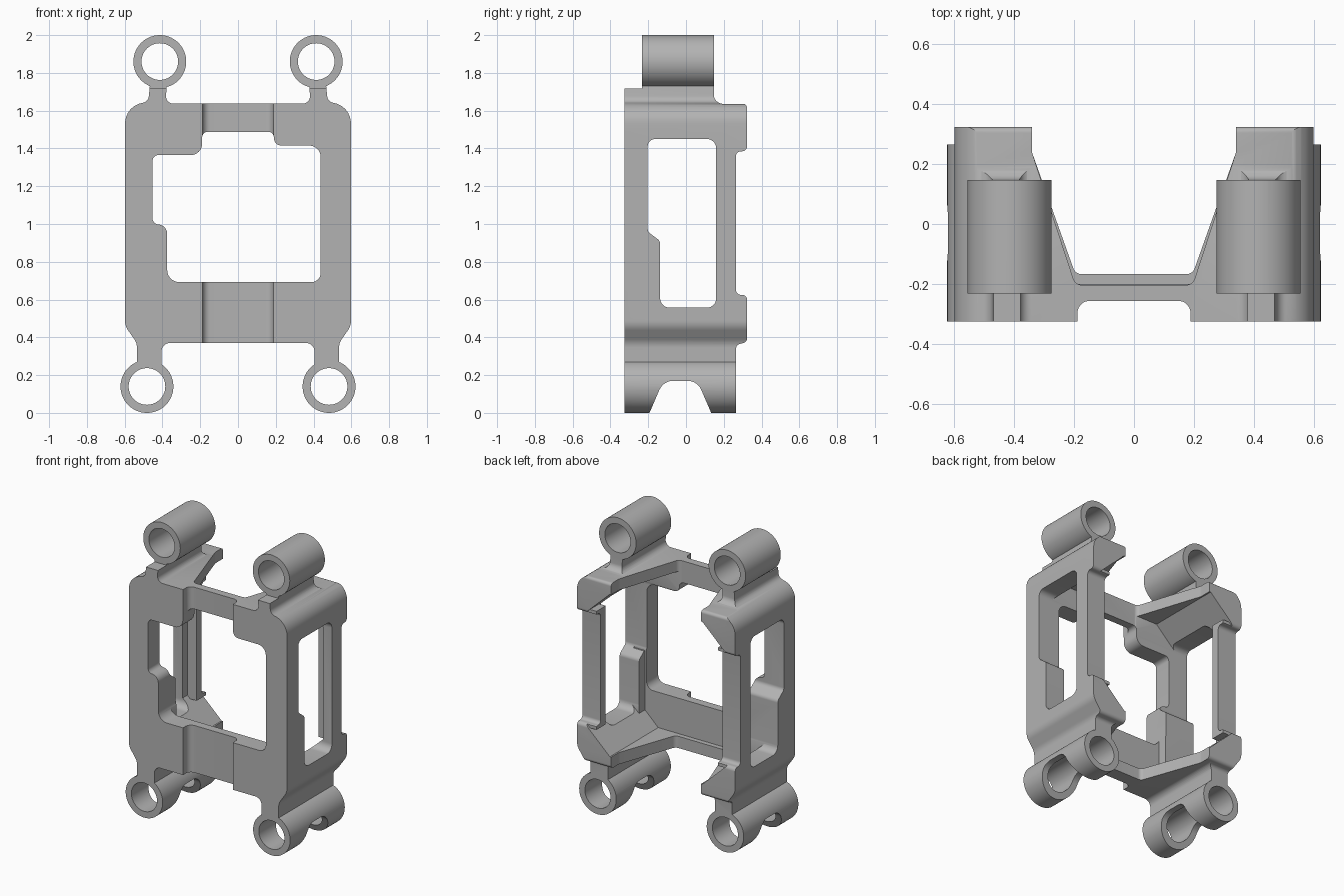
import bpy, bmesh, math
from mathutils import Vector

old = bpy.data.objects.get("Cube")
if old:
    bpy.data.objects.remove(old, do_unlink=True)

grey = bpy.data.materials.new("plain grey")
grey.use_nodes = True
grey.diffuse_color = (0.45, 0.45, 0.45, 1)
grey.node_tree.nodes["Principled BSDF"].inputs["Base Color"].default_value = (0.45, 0.45, 0.45, 1)


def rounded(points, steps=8):
    """Replace each corner (u, v, radius) by an arc of that radius."""
    out = []
    n = len(points)
    for i, p in enumerate(points):
        c = Vector(p[:2])
        r = p[2] if len(p) > 2 else 0
        if r == 0:
            out.append(c)
            continue
        a = (Vector(points[i - 1][:2]) - c).normalized()
        b = (Vector(points[(i + 1) % n][:2]) - c).normalized()
        half = a.angle(b) / 2
        reach = r / math.tan(half)
        centre = c + (a + b).normalized() * (r / math.sin(half))
        start, end = c + a * reach - centre, c + b * reach - centre
        sweep = start.angle_signed(end)
        first = math.atan2(start.y, start.x)
        for k in range(steps + 1):
            t = first - sweep * k / steps
            out.append(centre + Vector((math.cos(t), math.sin(t))) * r)
    return out


def prism(name, points, axis, lo, hi):
    """Extrude a rounded profile along x, y or z."""
    place = {"x": lambda u, v, w: (w, u, v),
             "y": lambda u, v, w: (u, w, v),
             "z": lambda u, v, w: (u, v, w)}[axis]
    bm = bmesh.new()
    flat = rounded(points)
    rows = [[bm.verts.new(place(p.x, p.y, w)) for p in flat] for w in (lo, hi)]
    n = len(flat)
    bm.faces.new(rows[0])
    bm.faces.new(rows[1])
    for i in range(n):
        j = (i + 1) % n
        bm.faces.new((rows[0][i], rows[0][j], rows[1][j], rows[1][i]))
    bmesh.ops.recalc_face_normals(bm, faces=bm.faces)
    mesh = bpy.data.meshes.new(name)
    bm.to_mesh(mesh)
    bm.free()
    obj = bpy.data.objects.new(name, mesh)
    bpy.context.collection.objects.link(obj)
    mesh.materials.append(grey)
    return obj


def circle(x, z, r, n=56):
    return [(x + r * math.cos(math.tau * k / n), z + r * math.sin(math.tau * k / n))
            for k in range(n)]


def box(x0, x1, z0, z1):
    return [(x0, z0), (x1, z0), (x1, z1), (x0, z1)]


def combine(target, tool, operation):
    """Apply a boolean and discard the tool."""
    mod = target.modifiers.new("cut", "BOOLEAN")
    mod.operation = operation
    mod.solver = "EXACT"
    mod.object = tool
    tool.hide_render = True
    graph = bpy.context.evaluated_depsgraph_get()
    mesh = bpy.data.meshes.new_from_object(target.evaluated_get(graph))
    target.modifiers.clear()
    target.data = mesh
    bpy.data.objects.remove(tool, do_unlink=True)


# Outer shell with necks towards the four tubes
half = [(.405, .37, .045), (.405, .22), (.535, .22), (.535, .37, .08), (.598, .46, .09),
        (.598, 1.63, .11), (.475, 1.645, .04), (.465, 1.75), (.375, 1.75), (.385, 1.637, .04)]
outline = half + [(-p[0],) + p[1:] for p in reversed(half)]
frame = prism("mounting_frame", outline, "y", -.4, .4)

# Hollow inside with broad corner gussets
inner = [(.35, .45), (.53, .62), (.53, 1.39), (.35, 1.56)]
combine(frame, prism("cavity", inner + [(-x, z) for x, z in reversed(inner)], "y", -.2, .6),
        "DIFFERENCE")

# Tubes, rear flanges and inner tabs on both sides
tubes = ((.414, 1.86), (.482, .14))
for s in (-1, 1):
    for x, z in tubes:
        combine(frame, prism("tube", circle(s * x, z, .14), "y", -.39, .39), "UNION")
    combine(frame, prism("rear_flange", box(s * .46, s * .585, .6, 1.41), "y", .21, .31), "UNION")
    tab_x, tab_z = (.45, .95) if s > 0 else (.37, 1.0)
    combine(frame, prism("inner_tab", box(s * tab_x, s * .585, .5, tab_z), "y", -.24, -.135), "UNION")

# Front opening with stepped edges
opening = [(-.375, .692, .065), (.438, .692, .05), (.438, 1.415, .06), (.19, 1.415, .04),
           (.19, 1.488, .03), (-.19, 1.488, .03), (-.19, 1.365, .06), (-.452, 1.365, .03),
           (-.452, .998, .03), (-.375, .998, .05)]
combine(frame, prism("front_opening", opening, "y", -.5, -.1), "DIFFERENCE")

# Side windows
window = [(-.203, 1.45, .04), (-.203, .96, .03), (-.137, .91, .03), (-.137, .557, .05),
          (.16, .557, .05), (.16, 1.45, .05)]
combine(frame, prism("side_window", window, "x", -.8, .8), "DIFFERENCE")

# Tapered notches in the upper and lower shelves
for z0, z1, start in ((1.4, 1.69, -.203), (.3, .65, -.167)):
    notch = [(-.195, start, .03), (.195, start, .03), (.34, .24, .05), (.34, .6),
             (-.34, .6), (-.34, .24, .05)]
    combine(frame, prism("shelf_notch", notch, "z", z0, z1), "DIFFERENCE")

# Shallow channel down the middle of the front
channel = [(-.188, -.6), (.188, -.6), (.188, -.256, .04), (-.188, -.256, .04)]
combine(frame, prism("front_channel", channel, "z", .2, 1.8), "DIFFERENCE")

# Tube bores
for s in (-1, 1):
    for x, z in tubes:
        combine(frame, prism("bore", circle(s * x, z, .097), "y", -.6, .6), "DIFFERENCE")

# Trim to the side silhouette, including the scoop under the lower tubes
side = [(-.325, -.05), (-.215, -.05), (-.12, .17, .08), (.06, .17, .08), (.155, -.05),
        (.265, -.05), (.265, .36, .025), (.323, .375, .025), (.323, .625, .025), (.265, .625, .025),
        (.265, 1.385, .025), (.323, 1.385, .025), (.323, 1.636, .02), (.147, 1.636, .05),
        (.147, 2.1), (-.232, 2.1), (-.232, 1.717), (-.325, 1.717)]
combine(frame, prism("side_trim", side, "x", -.9, .9), "INTERSECT")

# Smooth the curved faces, keep edges sharp
bpy.ops.object.select_all(action="DESELECT")
frame.select_set(True)
bpy.context.view_layer.objects.active = frame
bpy.ops.object.shade_smooth_by_angle(angle=math.radians(30))
